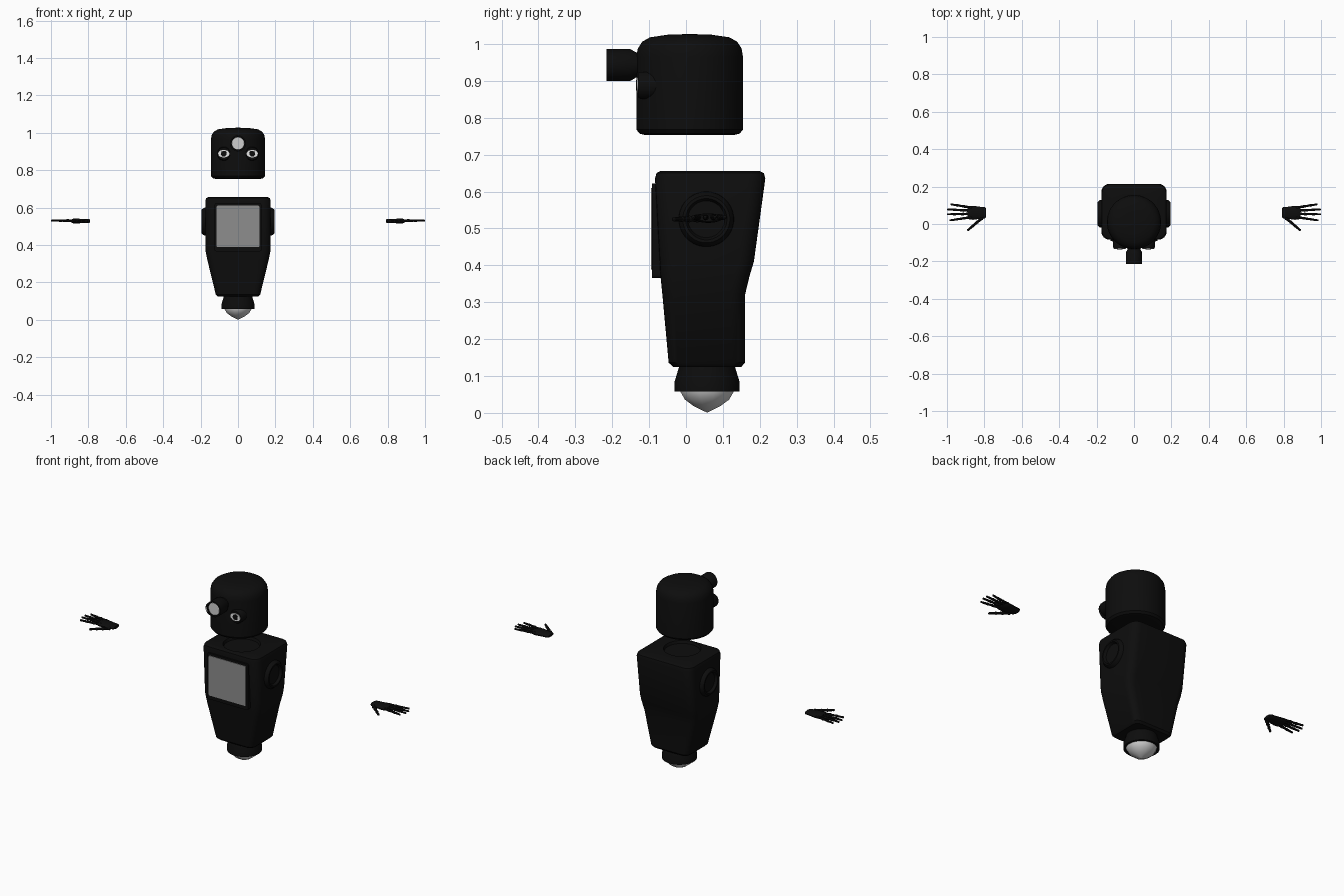
import bpy, bmesh, math
from mathutils import Vector, Matrix

if "Cube" in bpy.data.objects:
    bpy.data.objects.remove(bpy.data.objects["Cube"])


def material(name, v):
    m = bpy.data.materials.new(name)
    m.use_nodes = True
    m.diffuse_color = (v, v, v, 1)
    m.node_tree.nodes["Principled BSDF"].inputs["Base Color"].default_value = (v, v, v, 1)
    return m


BLACK = material("black", 0.004)
GREY = material("screen grey", 0.27)
LIGHT = material("light grey", 0.62)
WHITE = material("eye white", 0.8)


def finish(name, bm, mat, mirror=False, angle=35):
    bmesh.ops.recalc_face_normals(bm, faces=bm.faces)
    me = bpy.data.meshes.new(name)
    bm.to_mesh(me)
    bm.free()
    ob = bpy.data.objects.new(name, me)
    bpy.context.collection.objects.link(ob)
    me.materials.append(mat)
    if mirror:
        ob.modifiers.new("Mirror", 'MIRROR')
    bpy.ops.object.select_all(action='DESELECT')
    ob.select_set(True)
    bpy.context.view_layer.objects.active = ob
    bpy.ops.object.shade_smooth_by_angle(angle=math.radians(angle))
    return ob


def skin(bm, rings):
    """Bridge rings of points and cap both ends."""
    loops = [[bm.verts.new(p) for p in r] for r in rings]
    n = len(loops[0])
    for a, b in zip(loops, loops[1:]):
        for i in range(n):
            j = (i + 1) % n
            bm.faces.new((a[i], a[j], b[j], b[i]))
    bm.faces.new(loops[0])
    bm.faces.new(loops[-1])


def turned(name, profile, mat, centre, axis='Z', n=32, squash=1, **kw):
    """Profile of (radius, distance along axis) turned round the axis."""
    bm = bmesh.new()
    rings = []
    for r, d in profile:
        ring = []
        for i in range(n):
            t = math.tau * (i + 0.5) / n
            a, b = r * math.cos(t), r * math.sin(t) * squash
            p = {'X': (d, a, b), 'Y': (a, d, b), 'Z': (a, b, d)}[axis]
            ring.append(Vector(p) + Vector(centre))
        rings.append(ring)
    skin(bm, rings)
    return finish(name, bm, mat, **kw)


def box(name, x, y0, y1, z0, z1, mat, bevel=0):
    bm = bmesh.new()
    bmesh.ops.create_cube(bm, size=1)
    for v in bm.verts:
        v.co = (v.co.x * 2 * x, (y0 + y1) / 2 + v.co.y * (y1 - y0),
                (z0 + z1) / 2 + v.co.z * (z1 - z0))
    if bevel:
        edges = [e for e in bm.edges
                 if abs(e.verts[0].co.y - e.verts[1].co.y) > 1e-4]
        bmesh.ops.bevel(bm, geom=edges, offset=bevel, segments=3,
                        profile=0.5, affect='EDGES')
    return finish(name, bm, mat)


def rounded(z, x, y0, y1, r, seg=6):
    """Rounded rectangle at height z."""
    pts = []
    for k, (cx, cy) in enumerate(((x - r, y1 - r), (r - x, y1 - r),
                                  (r - x, y0 + r), (x - r, y0 + r))):
        for i in range(seg + 1):
            t = math.pi / 2 * (k + i / seg)
            pts.append((cx + r * math.cos(t), cy + r * math.sin(t), z))
    return pts


# Torso, tapering down, with a round neck recess on top
bm = bmesh.new()
skin(bm, [rounded(*s) for s in (
    (0.125, 0.108, -0.035, 0.150, 0.030), (0.136, 0.119, -0.047, 0.160, 0.035),
    (0.32, 0.164, -0.064, 0.160, 0.040), (0.37, 0.174, -0.069, 0.172, 0.042),
    (0.41, 0.175, -0.071, 0.184, 0.042), (0.635, 0.175, -0.084, 0.215, 0.045),
    (0.650, 0.170, -0.080, 0.211, 0.042), (0.656, 0.157, -0.068, 0.198, 0.035),
    (0.656, 0.095, -0.062, 0.128, 0.0945), (0.642, 0.090, -0.057, 0.123, 0.0895))])
finish("torso", bm, BLACK)

# Chest panel
box("chest_frame", 0.125, -0.092, 0.0, 0.366, 0.622, BLACK, 0.008)
box("chest_screen", 0.114, -0.095, -0.088, 0.388, 0.610, GREY, 0.006)

# Shoulder sockets
turned("shoulder_sockets", [(0.078, 0.15), (0.074, 0.182), (0.064, 0.194),
       (0.056, 0.194), (0.050, 0.180)], BLACK, (0, 0.055, 0.525), 'X', mirror=True)

# Base collar and rolling ball
BASE = (0, 0.057, 0)
turned("base_collar", [(0.074, 0.14), (0.077, 0.122), (0.088, 0.086),
       (0.088, 0.058), (0.076, 0.058), (0.074, 0.075)], BLACK, BASE)
turned("base_ball", [(0.077, 0.075), (0.075, 0.058), (0.062, 0.036),
       (0.037, 0.018), (0.0005, 0.001)], LIGHT, BASE, n=12, angle=60)

# Head
HEAD = (0, 0.01, 0)
turned("head", [(0.120, 0.753), (0.136, 0.757), (0.145, 0.768), (0.145, 0.965),
       (0.141, 0.988), (0.129, 1.006), (0.108, 1.018), (0.06, 1.025),
       (0.001, 1.027)], BLACK, HEAD, n=40)

# Forehead camera
CAM = (0, 0, 0.943)
turned("camera_tube", [(0.034, -0.08), (0.034, -0.135), (0.043, -0.150),
       (0.043, -0.215), (0.036, -0.215), (0.034, -0.208)], BLACK, CAM, 'Y')
turned("camera_lens", [(0.034, -0.206), (0.033, -0.212)], LIGHT, CAM, 'Y')

# Eyes
EYE = (0.076, 0, 0.888)
turned("eye_tubes", [(0.037, -0.06), (0.037, -0.124), (0.033, -0.130)],
       BLACK, EYE, 'Y', n=24, mirror=True)
turned("eye_whites", [(0.031, -0.128), (0.030, -0.133)],
       WHITE, EYE, 'Y', n=24, squash=0.68, mirror=True)
turned("pupils", [(0.016, -0.130), (0.015, -0.135)],
       BLACK, EYE, 'Y', n=16, mirror=True)

# Hands: flattened palm plus jointed fingers
Z = 0.53
turned("palms", [(0.022, 0.790), (0.030, 0.797), (0.032, 0.82), (0.038, 0.86),
       (0.036, 0.882), (0.026, 0.890)], BLACK, (0, 0.060, Z - 0.002), 'X',
       n=20, squash=0.34, mirror=True)


def finger(bm, start, end, r, joints):
    a, b = Vector(start), Vector(end)
    turn = (b - a).to_track_quat('Z', 'Y').to_matrix().to_4x4()
    step = (b - a) / joints
    for i in range(joints):
        p = a + step * i
        bmesh.ops.create_cone(
            bm, cap_ends=True, segments=8, radius1=r, radius2=r * 0.8,
            depth=step.length, matrix=Matrix.Translation(p + step / 2) @ turn)
        bmesh.ops.create_uvsphere(bm, u_segments=8, v_segments=6, radius=r * 1.2,
                                  matrix=Matrix.Translation(p))
        r *= 0.9
    bmesh.ops.create_uvsphere(bm, u_segments=8, v_segments=6, radius=r,
                              matrix=Matrix.Translation(b))


bm = bmesh.new()
for y0, x1, y1 in ((0.088, 0.977, 0.105), (0.071, 0.994, 0.078),
                   (0.054, 0.995, 0.052), (0.036, 0.981, 0.020)):
    finger(bm, (0.872, y0, Z), (x1, y1, Z), 0.0075, 3)
finger(bm, (0.815, 0.030, Z - 0.004), (0.887, -0.032, Z - 0.005), 0.0085, 3)
finish("fingers", bm, BLACK, mirror=True)
